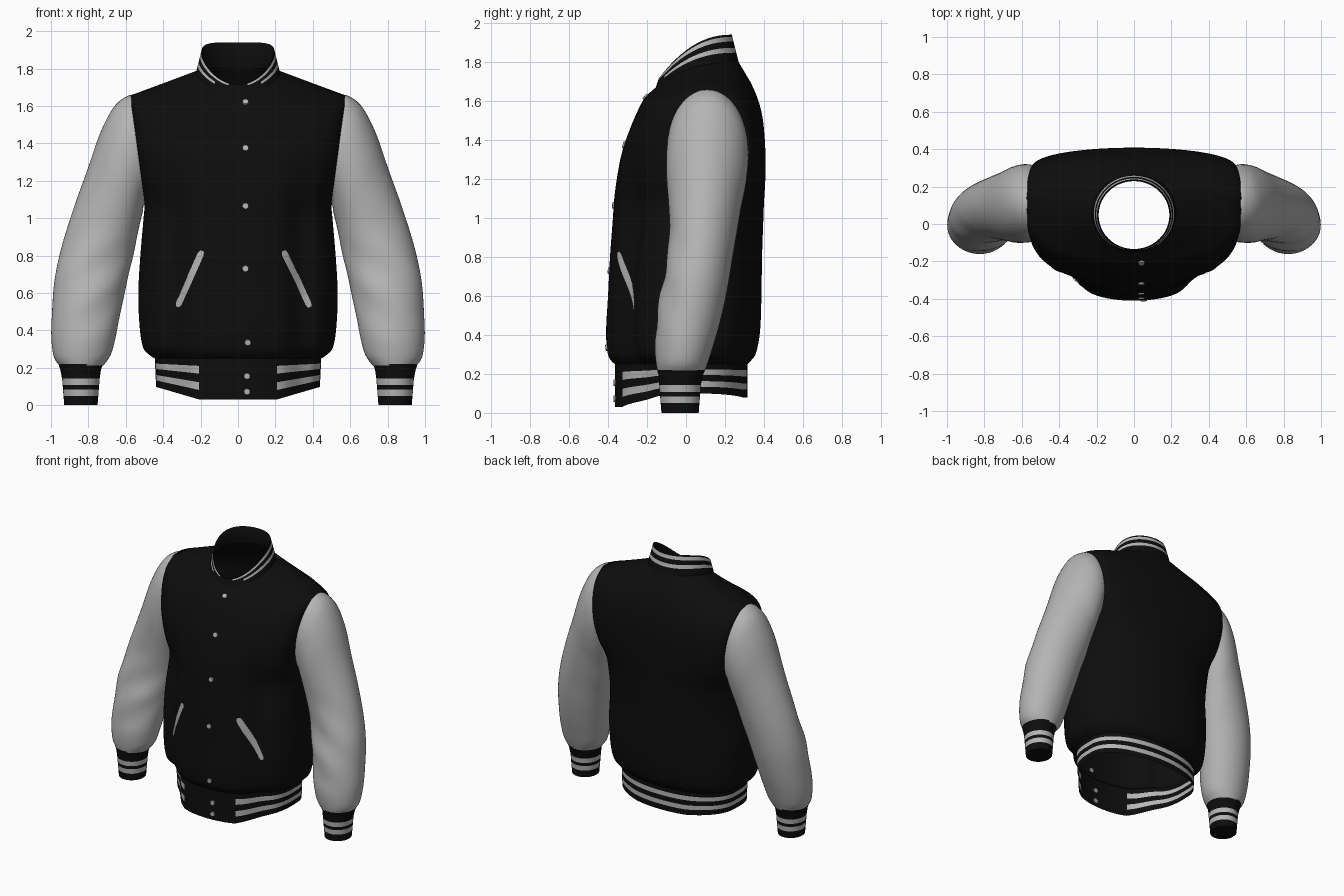
import bpy, bmesh, math
from mathutils import Vector
from mathutils.bvhtree import BVHTree

if "Cube" in bpy.data.objects:
    bpy.data.objects.remove(bpy.data.objects["Cube"])


def material(name, c):
    m = bpy.data.materials.new(name)
    m.diffuse_color = (c, c, c, 1)
    m.use_nodes = True
    m.node_tree.nodes["Principled BSDF"].inputs["Base Color"].default_value = m.diffuse_color
    return m


BLACK = material("black_wool", 0.004)
GREY = material("light_grey", 0.46)


def finish(name, bm, mats):
    bmesh.ops.recalc_face_normals(bm, faces=bm.faces)
    for f in bm.faces:
        f.smooth = True
    me = bpy.data.meshes.new(name)
    bm.to_mesh(me)
    bm.free()
    for m in mats:
        me.materials.append(m)
    ob = bpy.data.objects.new(name, me)
    bpy.context.collection.objects.link(ob)
    return ob


def loft(name, rings, mats, rule=None, cap=False):
    """Skin closed rings; rule(row, centre) gives the material slot."""
    bm = bmesh.new()
    vs = [[bm.verts.new(p) for p in r] for r in rings]
    n = len(vs[0])
    for i in range(len(vs) - 1):
        for j in range(n):
            k = (j + 1) % n
            f = bm.faces.new((vs[i][j], vs[i][k], vs[i + 1][k], vs[i + 1][j]))
            if rule:
                f.material_index = rule(i, f.calc_center_median())
    if cap:
        bm.faces.new([bm.verts.new(v.co) for v in vs[-1]])
    return finish(name, bm, mats)


def spline(rows, steps):
    """Catmull-Rom through tuples of numbers."""
    out = []
    for i in range(len(rows) - 1):
        a, b, c, d = rows[max(i - 1, 0)], rows[i], rows[i + 1], rows[min(i + 2, len(rows) - 1)]
        for s in range(steps):
            t = s / steps
            out.append(tuple(0.5 * (2 * q + (r - p) * t + (2 * p - 5 * q + 4 * r - w) * t * t
                                    + (3 * q - p - 3 * r + w) * t ** 3)
                             for p, q, r, w in zip(a, b, c, d)))
    return out + [rows[-1]]


N, M = 40, 6   # columns per quarter, columns on the flat side


def mirror_ring(half):
    return half + [Vector((-p.x, p.y, p.z)) for p in reversed(half[1:-1])]


def section(row):
    """Torso cross-section: rounded front, flat side, rounded back."""
    z, hw, yf, yb, sf, sb, n, zf, zb = row
    half = []
    fade = min(1, max(0, (1.35 - z) / 0.4))
    for i in range(N + 1):
        a = math.pi / 2 * i / N
        c, s = max(math.cos(a), 0) ** (2 / n), math.sin(a) ** (2 / n)
        x = hw * s
        dip = 0.045 * fade * math.exp(-((x - 0.34) / 0.07) ** 2)
        half.append(Vector((x, sf + (yf - sf) * c + dip, z + (zf - z) * c)))
    for i in range(1, M):
        half.append(Vector((hw, sf + (sb - sf) * i / M, z)))
    for i in range(N, -1, -1):
        a = math.pi / 2 * i / N
        c, s = max(math.cos(a), 0) ** (2 / n), math.sin(a) ** (2 / n)
        half.append(Vector((hw * s, sb + (yb - sb) * c, z + (zb - z) * c)))
    return mirror_ring(half)


def collar_ring(v, inset=0.0):
    """Tilted neck ring, v = 0 at the seam and 1 at the top edge."""
    half, total = [], 2 * N + M
    for i in range(total + 1):
        phi = math.pi * i / total
        t = (1 + math.cos(phi)) / 2
        lo = Vector((0.225 * math.sin(phi), 0.0575 - 0.2125 * math.cos(phi), 1.80 - 0.13 * t ** 2.5))
        hi = Vector((0.195 * math.sin(phi), 0.0475 - 0.1875 * math.cos(phi), 1.94 - 0.225 * t ** 2.2))
        p = lo.lerp(hi, v)
        half.append(p - Vector((math.sin(phi), -math.cos(phi), 0)) * inset)
    return mirror_ring(half)


def R(z, hw, yf, yb, sf=0.0, sb=0.06, n=2.1, zf=None, zb=None):
    return (z, hw, yf, yb, sf, sb, n, z if zf is None else zf, z if zb is None else zb)


# torso, closed over the shoulders up to the neck seam
torso_rows = [R(0.25, 0.445, -0.365, 0.315), R(0.27, 0.475, -0.385, 0.335),
              R(0.31, 0.508, -0.403, 0.36), R(0.42, 0.526, -0.41, 0.38),
              R(0.6, 0.533, -0.40, 0.387), R(0.8, 0.522, -0.39, 0.39),
              R(1.0, 0.505, -0.375, 0.397, 0.03, 0.14), R(1.08, 0.50, -0.37, 0.40, 0.02, 0.19),
              R(1.2, 0.515, -0.355, 0.407, -0.055, 0.275), R(1.35, 0.535, -0.325, 0.407, -0.09, 0.31),
              R(1.5, 0.555, -0.27, 0.395, -0.065, 0.285), R(1.6, 0.57, -0.222, 0.372, 0.0, 0.22, 2.0),
              R(1.655, 0.575, -0.195, 0.335, 0.09, 0.13, 1.8, 1.635, 1.69)]
torso_rings = [section(r) for r in spline(torso_rows, 4)]
shoulder, neck = torso_rings[-1], collar_ring(0)
for t in (0.25, 0.5, 0.75, 1.0):
    torso_rings.append([a.lerp(b, t) for a, b in zip(shoulder, neck)])
torso = loft("torso", torso_rings, [BLACK])

# striped hem band, dipping at the front and back
hem_rings = []
for v in (0, 0.23, 0.42, 0.63, 0.82, 1):
    ring = section(R(0.25, 0.438 + 0.007 * v, -0.365, 0.315))
    for p in ring:
        w = min(1, (1 - abs(p.x) / 0.445) * 1.85)
        low = 0.10 - (0.07 if p.y < 0.03 else 0.02) * w
        p.z = low + (0.25 - low) * v
    hem_rings.append(ring)
hem = loft("hem_band", hem_rings, [BLACK, GREY],
           lambda i, c: int(i in (1, 3) and not (c.y < 0 and abs(c.x) < 0.205)))

# striped collar with plain lining
loft("collar", [collar_ring(v) for v in (0, 0.34, 0.52, 0.75, 0.92, 1)], [BLACK, GREY],
     lambda i, c: int((i == 1 and (c.y > 0.05 or abs(c.x) > 0.125))
                      or (i == 3 and (c.y > 0.05 or abs(c.x) > 0.05))))
loft("collar_lining", [collar_ring(1), collar_ring(0.97, 0.007), collar_ring(0, 0.007)], [BLACK])


# sleeves: each row is outer x,z / inner x,z / front y, back y
def tube_ring(row, side, wrinkle=0.0, count=56):
    xo, zo, xi, zi, yf, yb = row
    ring = []
    for j in range(count):
        a = 2 * math.pi * j / count
        c, s = math.cos(a), math.sin(a)
        z = (zo + zi) / 2 + c * (zo - zi) / 2
        k = 1 + wrinkle * math.sin(3 * a + 22 * z) * max(0, -s)
        ring.append(Vector((side * ((xo + xi) / 2 + k * c * (xo - xi) / 2),
                            (yf + yb) / 2 + k * s * (yb - yf) / 2, z)))
    return ring


sleeve_rows = [(0.555, 1.645, 0.48, 1.08, -0.085, 0.305), (0.583, 1.657, 0.503, 1.07, -0.095, 0.315),
               (0.66, 1.60, 0.51, 1.03, -0.10, 0.32), (0.735, 1.46, 0.525, 0.97, -0.10, 0.31),
               (0.805, 1.26, 0.54, 0.90, -0.09, 0.285), (0.88, 1.05, 0.56, 0.80, -0.085, 0.26),
               (0.945, 0.84, 0.585, 0.70, -0.10, 0.235), (0.982, 0.66, 0.61, 0.58, -0.13, 0.21),
               (0.995, 0.48, 0.638, 0.45, -0.15, 0.175), (0.998, 0.36, 0.655, 0.36, -0.16, 0.145),
               (0.985, 0.26, 0.68, 0.27, -0.155, 0.115), (0.955, 0.212, 0.72, 0.212, -0.145, 0.095)]
cuff_rows = [(0.96, 0.22, 0.72, 0.22, -0.148, 0.098), (0.95, 0.19, 0.733, 0.19, -0.14, 0.085)]
for z in (0.142, 0.108, 0.085, 0.05, 0.0):
    d = 0.08 * z
    cuff_rows.append((0.929 + d, z, 0.751 - d, z, -0.126 - d, 0.065 + d))

for side, label in ((1, "left"), (-1, "right")):
    rings = []
    for r in spline(sleeve_rows, 4):
        mid = (r[1] + r[3]) / 2
        rings.append(tube_ring(r, side, 0.04 * max(0, 1 - abs(mid - 0.65) / 0.4)))
    loft(label + "_sleeve", rings, [GREY])
    loft(label + "_cuff", [tube_ring(r, side) for r in cuff_rows], [BLACK, GREY],
         lambda i, c: int(i in (2, 4)), cap=True)


# details laid on the front surface
def tree_of(ob):
    me = ob.data
    return BVHTree.FromPolygons([v.co.copy() for v in me.vertices], [tuple(p.vertices) for p in me.polygons])


trees = [tree_of(torso), tree_of(hem)]


def front_hit(x, z):
    for t in trees:
        loc, nor, _, _ = t.ray_cast(Vector((x, -2, z)), Vector((0, 1, 0)))
        if loc:
            return loc, (nor if nor.y < 0 else -nor)
    return Vector((x, -0.365, z)), Vector((0, -1, 0))


# snap buttons
bm = bmesh.new()
for x, z in ((0.04, 1.62), (0.04, 1.375), (0.04, 1.065), (0.04, 0.73),
             (0.052, 0.335), (0.048, 0.155), (0.048, 0.072)):
    loc, nor = front_hit(x, z)
    mat = nor.to_track_quat('Z', 'Y').to_matrix().to_4x4()
    mat.translation = loc
    bmesh.ops.create_cone(bm, cap_ends=True, segments=16, radius1=0.019, radius2=0.016,
                          depth=0.016, matrix=mat)
buttons = finish("buttons", bm, [GREY])
for p in buttons.data.polygons:
    p.use_smooth = False

# slanted pocket welts
for label, x0, x1 in (("left", 0.24, 0.383), ("right", -0.19, -0.32)):
    bm = bmesh.new()
    a, b = Vector((x0, 0.825)), Vector((x1, 0.525))
    d = (b - a).normalized()
    side = Vector((-d.y, d.x))
    grid = []
    for i in range(17):
        t = i / 16
        w = 0.017 if 0 < i < 16 else 0.010
        row = []
        for k in (-1, -0.33, 0.33, 1):
            q = a.lerp(b, t) + side * w * k
            loc, nor = front_hit(q.x, q.y)
            row.append(bm.verts.new(loc + nor * 0.006))
        grid.append(row)
    for r, s in zip(grid, grid[1:]):
        for k in range(3):
            bm.faces.new((r[k], r[k + 1], s[k + 1], s[k]))
    finish(label + "_pocket_welt", bm, [GREY])
